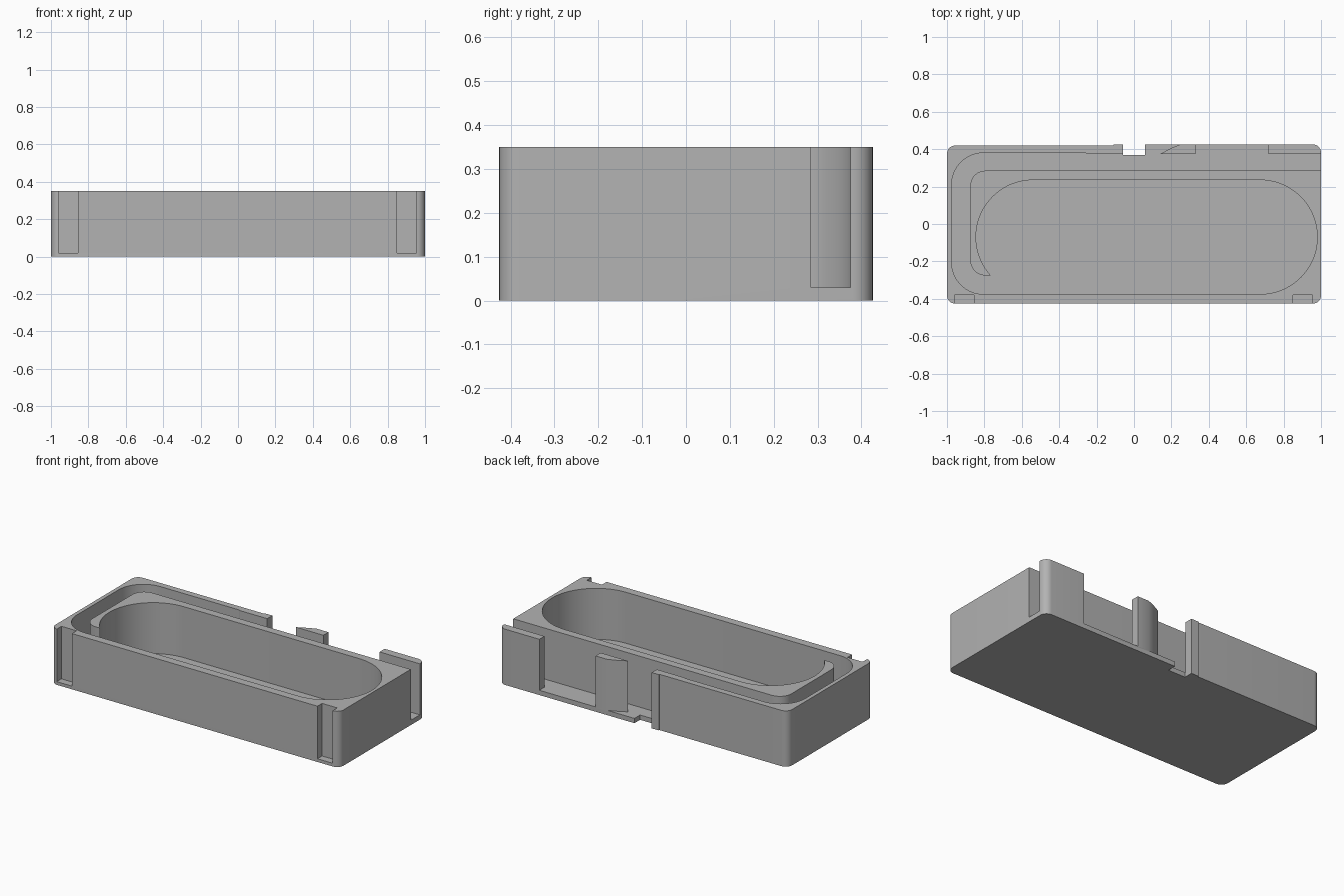
import bpy, bmesh, math

cube = bpy.data.objects.get("Cube")
if cube:
    bpy.data.objects.remove(cube, do_unlink=True)

HEIGHT, FLOOR, BACK = 0.35, 0.03, 0.426

grey = bpy.data.materials.new("plain_grey")
grey.use_nodes = True
grey.diffuse_color = (0.45, 0.45, 0.45, 1)
grey.node_tree.nodes["Principled BSDF"].inputs["Base Color"].default_value = (0.45, 0.45, 0.45, 1)


def arc(cx, cy, r, start, end, steps):
    """Points on an arc, angles in degrees."""
    angles = [math.radians(start + (end - start) * i / steps) for i in range(steps + 1)]
    return [(cx + r * math.cos(a), cy + r * math.sin(a)) for a in angles]


def prism(name, outline, z0, z1):
    """Extrude a closed plan outline from z0 to z1."""
    bm = bmesh.new()
    face = bm.faces.new([bm.verts.new((x, y, z0)) for x, y in outline])
    top = bmesh.ops.extrude_face_region(bm, geom=[face])["geom"]
    verts = [v for v in top if isinstance(v, bmesh.types.BMVert)]
    bmesh.ops.translate(bm, verts=verts, vec=(0, 0, z1 - z0))
    bmesh.ops.recalc_face_normals(bm, faces=bm.faces)
    mesh = bpy.data.meshes.new(name)
    bm.to_mesh(mesh)
    bm.free()
    mesh.materials.append(grey)
    obj = bpy.data.objects.new(name, mesh)
    bpy.context.collection.objects.link(obj)
    return obj


def cut(target, cutter):
    """Subtract the cutter from the target and remove it."""
    mod = target.modifiers.new("cut", "BOOLEAN")
    mod.operation, mod.solver, mod.object = "DIFFERENCE", "EXACT", cutter
    cutter.hide_render = True
    bpy.context.view_layer.objects.active = target
    bpy.ops.object.modifier_apply(modifier=mod.name)
    bpy.data.objects.remove(cutter, do_unlink=True)


# Outer block: rounded corners, a slot in the back and a slightly proud post beside it
r = 0.045
block = (arc(1 - r, BACK - r, r, 0, 90, 8)
         + [(0.06, BACK), (0.06, 0.37), (-0.06, 0.37), (-0.06, BACK), (-0.11, BACK), (-0.11, 0.42)]
         + arc(-1 + r, 0.42 - r, r, 90, 180, 8)
         + arc(-1 + r, -BACK + r, r, 180, 270, 8)
         + arc(1 - r, -BACK + r, r, 270, 360, 8))
housing = prism("housing", block, 0, HEIGHT)

# Spiral cavity: side outlet, open back with a wedge left standing, outer wall,
# long oval well, then the inner wall of the channel back to the outlet
cavity = ([(1.1, 0.375), (0.72, 0.375), (0.72, 0.5), (0.33, 0.5), (0.33, 0.375),
           (0.14, 0.375), (0.2, 0.406), (0.25, BACK), (0.25, 0.5), (0, 0.5), (0, 0.375)]
          + [(-0.25, 0.375), (-0.26, 0.38)]
          + arc(-0.805, 0.21, 0.17, 90, 180, 16)
          + arc(-0.805, -0.205, 0.17, 180, 270, 16)
          + arc(0.675, -0.07, 0.305, -90, 90, 40)
          + arc(-0.54, -0.07, 0.305, 90, 222, 32)
          + arc(-0.795, -0.195, 0.08, 270, 180, 12)
          + arc(-0.795, 0.205, 0.08, 180, 90, 12)
          + [(1.1, 0.285)])
cut(housing, prism("cavity_cutter", cavity, FLOOR, 0.5))

# Front clip recesses
for x0, x1 in ((-0.96, -0.855), (0.85, 0.955)):
    recess = [(x0, -0.5), (x1, -0.5), (x1, -0.38), (x0, -0.38)]
    cut(housing, prism("recess_cutter", recess, 0.02, 0.5))

# Smooth the curved walls and keep the edges crisp
bpy.ops.object.select_all(action="DESELECT")
housing.select_set(True)
bpy.context.view_layer.objects.active = housing
bpy.ops.object.shade_smooth_by_angle(angle=math.radians(25))
